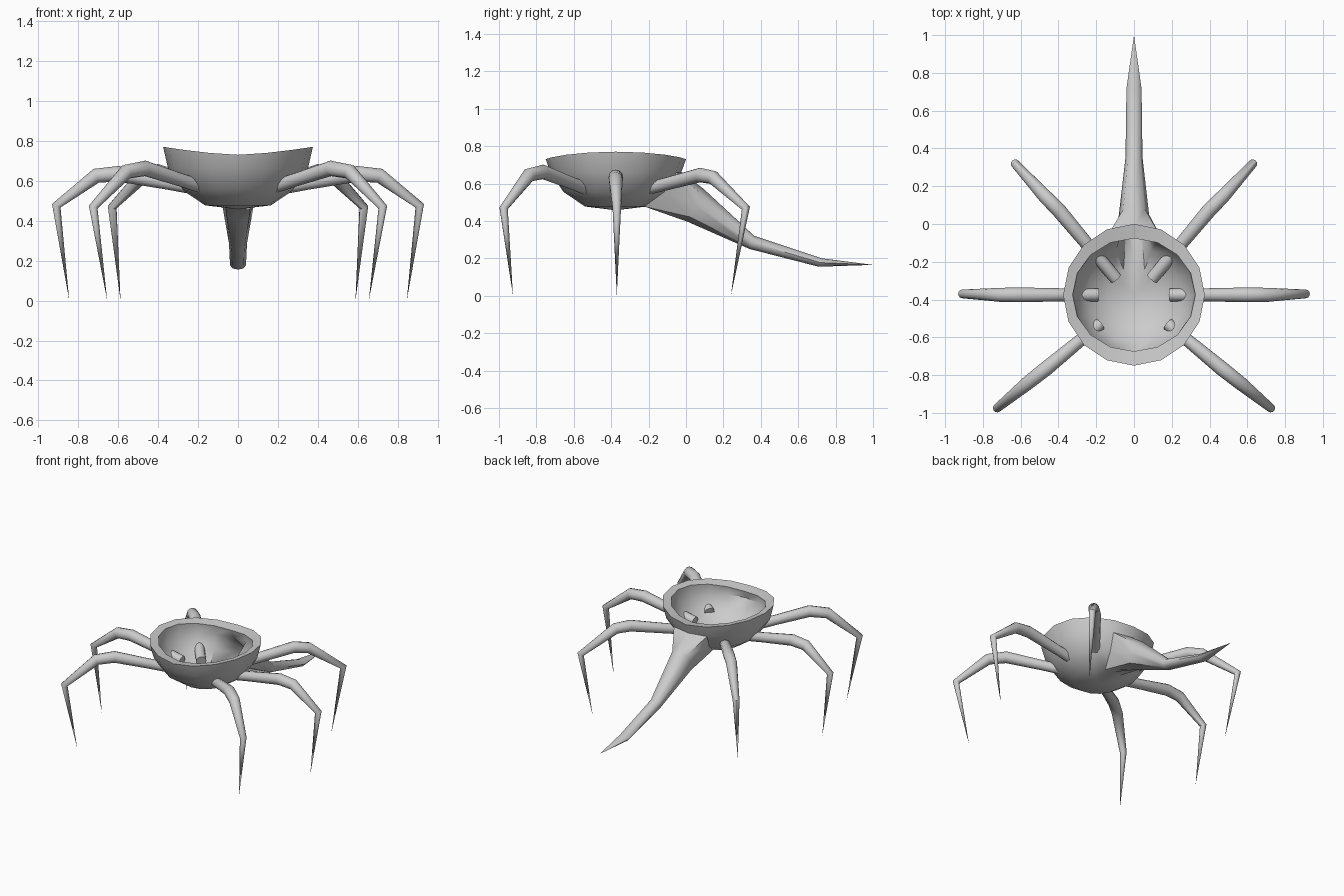
import bpy, bmesh
from math import sin, cos, pi, radians
from mathutils import Vector

if "Cube" in bpy.data.objects:
    bpy.data.objects.remove(bpy.data.objects["Cube"], do_unlink=True)

grey = bpy.data.materials.new("plain_grey")
grey.use_nodes = True
grey.diffuse_color = (0.6, 0.6, 0.6, 1)
grey.node_tree.nodes["Principled BSDF"].inputs["Base Color"].default_value = (0.6, 0.6, 0.6, 1)

SIDES = 16
BACK = SIDES // 4
CENTRE_Y = -0.375


def finish(bm, name, angle):
    bmesh.ops.recalc_face_normals(bm, faces=bm.faces)
    mesh = bpy.data.meshes.new(name)
    bm.to_mesh(mesh)
    bm.free()
    mesh.materials.append(grey)
    ob = bpy.data.objects.new(name, mesh)
    bpy.context.collection.objects.link(ob)
    bpy.ops.object.select_all(action='DESELECT')
    ob.select_set(True)
    bpy.context.view_layer.objects.active = ob
    bpy.ops.object.shade_smooth_by_angle(angle=radians(angle))


def bridge(bm, a, b):
    n = len(a)
    for i in range(n):
        j = (i + 1) % n
        bm.faces.new((a[i], a[j], b[j], b[i]))


def fan(bm, ring, tip):
    for i in range(len(ring)):
        bm.faces.new((ring[i], ring[(i + 1) % len(ring)], tip))


def bowl_shell(bm, profile, rim_drop, rim_depth, floor_z):
    """Bowl wall with a hole at the back; returns the rim and the hole's loop."""
    rings = []
    for k, (r, z) in enumerate(profile):
        ring = []
        for i in range(SIDES):
            a = 2 * pi * i / SIDES
            height, depth = z, 1.0
            if k == 0:  # the rim dips at the front and back
                height = 0.73 + 0.04 * abs(cos(a)) ** 1.5 - rim_drop
                depth = rim_depth
            ring.append(bm.verts.new((r * cos(a), CENTRE_Y + r * sin(a) * depth, height)))
        rings.append(ring)
    for k in range(len(rings) - 1):
        for i in range(SIDES):
            if k in (1, 2) and i in (BACK - 1, BACK):
                continue
            j = (i + 1) % SIDES
            bm.faces.new((rings[k][i], rings[k][j], rings[k + 1][j], rings[k + 1][i]))
    fan(bm, rings[-1], bm.verts.new((0, CENTRE_Y, floor_z)))
    hi, mid, lo = rings[1:4]
    c, r, l = BACK, BACK - 1, BACK + 1
    return rings[0], [hi[c], hi[r], mid[r], lo[r], lo[c], lo[l], mid[l], hi[l]]


def extend(bm, loop, sections, tip):
    """Carry an eight-sided loop through (top, bottom, half width) sections to a tip."""
    for top, bottom, half in sections:
        top, bottom = Vector((0, *top)), Vector((0, *bottom))
        mid, up = (top + bottom) / 2, (top - bottom) / 2
        ring = []
        for i in range(8):
            a = i * pi / 4
            ring.append(bm.verts.new(mid + up * cos(a) + Vector((half * sin(a), 0, 0))))
        bridge(bm, loop, ring)
        loop = ring
    fan(bm, loop, bm.verts.new(tip))


# Open bowl body flowing into the tail, with a hollow at the tail root
bm = bmesh.new()
outer_rim, outer_hole = bowl_shell(
    bm, [(0.375, 0), (0.35, 0.66), (0.28, 0.555), (0.165, 0.477)], 0, 1, 0.457)
inner_rim, inner_hole = bowl_shell(
    bm, [(0.325, 0), (0.315, 0.665), (0.25, 0.575), (0.145, 0.505)], 0.012, 0.92, 0.485)
bridge(bm, outer_rim, inner_rim)
extend(bm, outer_hole, [((0.09, 0.575), (0.01, 0.395), 0.08),
                        ((0.365, 0.32), (0.34, 0.25), 0.045),
                        ((0.725, 0.2), (0.71, 0.155), 0.04)], (0, 1, 0.165))
extend(bm, inner_hole, [((0.05, 0.565), (-0.01, 0.43), 0.055)], (0, 0.25, 0.37))
finish(bm, "bowl_body_and_tail", 45)


def leg(name, path, side):
    """Tapered round tube with a capped root and a pointed foot."""
    radii = [0.034, 0.034, 0.039, 0.037, 0.023]
    pts = [Vector((side * x, y, z)) for x, y, z in path]
    pts.insert(1, pts[0].lerp(pts[1], 0.4))
    bm = bmesh.new()
    across = (pts[-2] - pts[0]).cross(Vector((0, 0, 1))).normalized()
    rings = []
    for i, radius in enumerate(radii):
        ahead = (pts[i + 1] - pts[i]).normalized()
        behind = (pts[i] - pts[i - 1]).normalized() if i else ahead
        up = across.cross((ahead + behind).normalized()).normalized()
        rings.append([bm.verts.new(pts[i] + radius * (across * cos(a) + up * sin(a)))
                      for a in (2 * pi * k / 12 for k in range(12))])
    for a, b in zip(rings, rings[1:]):
        bridge(bm, a, b)
    bm.faces.new(rings[0])
    fan(bm, rings[-1], bm.verts.new(pts[-1]))
    finish(bm, name, 60)


# Three pairs of legs
LEGS = {
    "front_leg": [(0.18, -0.53, 0.57), (0.465, -0.765, 0.662), (0.56, -0.84, 0.645),
                  (0.725, -0.975, 0.468), (0.655, -0.925, 0)],
    "middle_leg": [(0.19, -0.375, 0.56), (0.6, -0.375, 0.635), (0.71, -0.375, 0.625),
                   (0.91, -0.37, 0.475), (0.845, -0.37, 0)],
    "rear_leg": [(0.095, -0.29, 0.55), (0.4, 0.075, 0.645), (0.47, 0.145, 0.632),
                 (0.63, 0.32, 0.468), (0.588, 0.24, 0)],
}
for name, path in LEGS.items():
    for side, label in ((1, "left"), (-1, "right")):
        leg(label + "_" + name, path, side)
